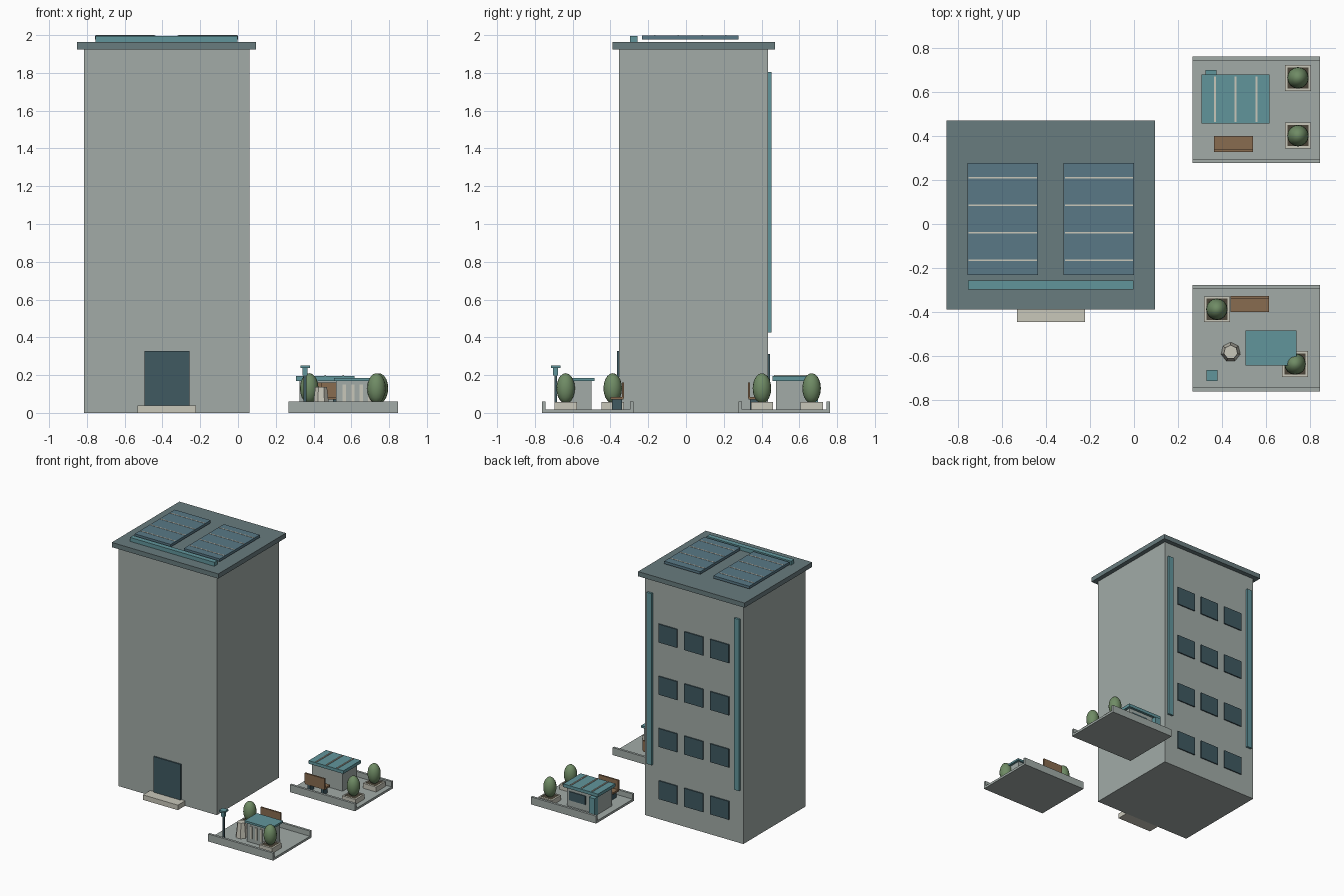
import bpy, math

if "Cube" in bpy.data.objects:
    bpy.data.objects.remove(bpy.data.objects["Cube"])

def mat(name, r, g, b):
    m = bpy.data.materials.new(name)
    m.diffuse_color = (r, g, b, 1)
    m.use_nodes = True
    m.node_tree.nodes["Principled BSDF"].inputs["Base Color"].default_value = m.diffuse_color
    return m

WALL = mat("wall", 0.36, 0.41, 0.39)
ROOF = mat("roof", 0.14, 0.20, 0.21)
TEAL = mat("teal", 0.12, 0.30, 0.33)
PANEL = mat("panel", 0.10, 0.19, 0.24)
DARK = mat("dark_glass", 0.05, 0.10, 0.12)
LIGHT = mat("light_stone", 0.58, 0.57, 0.49)
WOOD = mat("wood", 0.25, 0.15, 0.08)
SOIL = mat("soil", 0.07, 0.06, 0.04)
GREEN = mat("leaf", 0.16, 0.26, 0.13)

def box(name, x0, x1, y0, y1, z0, z1, m):
    """Axis-aligned box given by its limits."""
    bpy.ops.mesh.primitive_cube_add(size=1, location=((x0 + x1) / 2, (y0 + y1) / 2, (z0 + z1) / 2))
    o = bpy.context.object
    o.name = name
    o.scale = (abs(x1 - x0), abs(y1 - y0), z1 - z0)
    bpy.ops.object.transform_apply(location=False, rotation=False)
    o.data.materials.append(m)
    return o

def profile_x(name, pts, x0, x1, m):
    """Closed (y, z) profile extruded along x."""
    n = len(pts)
    verts = [(x, y, z) for x in (x0, x1) for y, z in pts]
    faces = [tuple(range(n)), tuple(reversed(range(n, 2 * n)))]
    faces += [(i, i + n, (i + 1) % n + n, (i + 1) % n) for i in range(n)]
    me = bpy.data.meshes.new(name)
    me.from_pydata(verts, [], faces)
    o = bpy.data.objects.new(name, me)
    bpy.context.collection.objects.link(o)
    me.materials.append(m)
    bpy.context.view_layer.objects.active = o
    bpy.ops.object.select_all(action='DESELECT')
    o.select_set(True)
    bpy.ops.object.mode_set(mode='EDIT')
    bpy.ops.mesh.select_all(action='SELECT')
    bpy.ops.mesh.normals_make_consistent(inside=False)
    bpy.ops.object.mode_set(mode='OBJECT')

def planter(x, y):
    """Square tub with soil and an egg-shaped shrub."""
    h, t = 0.059, 0.011
    box("planter_base", x - h, x + h, y - h, y + h, 0.018, 0.045, LIGHT)
    for s in (-1, 1):
        box("planter_rim", x - h, x + h, y + s * h, y + s * (h - t), 0.045, 0.058, LIGHT)
        box("planter_rim", x + s * h, x + s * (h - t), y - h + t, y + h - t, 0.045, 0.058, LIGHT)
    box("soil", x - h + t, x + h - t, y - h + t, y + h - t, 0.045, 0.054, SOIL)
    bpy.ops.mesh.primitive_uv_sphere_add(segments=16, ring_count=10, radius=1, location=(x, y, 0.13))
    o = bpy.context.object
    o.name = "shrub"
    o.scale = (0.049, 0.049, 0.08)
    bpy.ops.object.transform_apply(location=False, rotation=False)
    bpy.ops.object.shade_smooth()
    o.data.materials.append(GREEN)

def bench(x, s):
    """Bench with its back towards y = 0; s is the side of the plot."""
    box("bench_seat", x - 0.088, x + 0.088, s * 0.33, s * 0.4, 0.07, 0.085, WOOD)
    box("bench_back", x - 0.088, x + 0.088, s * 0.327, s * 0.34, 0.08, 0.16, WOOD)
    for dx in (-0.06, 0.06):
        box("bench_leg", x + dx - 0.01, x + dx + 0.01, s * 0.338, s * 0.392, 0.018, 0.07, DARK)

# tower
box("tower_wall", -0.815, 0.06, -0.355, 0.435, 0, 1.925, WALL)
box("roof_slab", -0.852, 0.096, -0.388, 0.472, 1.925, 1.963, ROOF)
box("entrance_door", -0.496, -0.256, -0.365, -0.35, 0.04, 0.327, DARK)
box("entrance_step", -0.533, -0.222, -0.447, -0.35, 0, 0.04, LIGHT)

# roof equipment
box("roof_duct", -0.755, -0.003, -0.297, -0.257, 1.963, 1.995, TEAL)
for x0 in (-0.757, -0.32):
    box("solar_panel", x0, x0 + 0.32, -0.232, 0.277, 1.977, 1.998, PANEL)
    for i in range(4):
        y = 0.21 - 0.125 * i
        box("panel_strip", x0 + 0.005, x0 + 0.315, y - 0.004, y + 0.004, 1.99, 2.0, LIGHT)

# back windows and vertical pipes
for col in range(3):
    for row in range(4):
        x, z = -0.3775 + 0.23 * (col - 1), 0.165 + 0.42 * row
        box("back_window", x - 0.083, x + 0.083, 0.43, 0.444, z, z + 0.148, DARK)
for x in (-0.765, 0.012):
    box("back_pipe", x - 0.023, x + 0.023, 0.43, 0.452, 0.425, 1.805, TEAL)

# two garden plots, each a shallow channel with open ends
for s in (-1, 1):
    a, b = s * 0.277, s * 0.762
    ai, bi = s * 0.296, s * 0.743
    profile_x("plot_tray", [(a, 0), (b, 0), (b, 0.06), (bi, 0.06), (bi, 0.018),
                            (ai, 0.018), (ai, 0.06), (a, 0.06)], 0.267, 0.847, WALL)
for p in ((0.377, -0.388), (0.733, -0.637), (0.746, 0.665), (0.746, 0.402)):
    planter(*p)
bench(0.527, -1)
bench(0.453, 1)

# front plot: kiosk with slats, bin and lamp
box("front_kiosk_wall", 0.52, 0.722, -0.63, -0.5, 0.018, 0.17, WALL)
box("front_kiosk_roof", 0.507, 0.74, -0.643, -0.485, 0.17, 0.186, TEAL)
for i in range(4):
    x = 0.562 + 0.045 * i
    box("kiosk_slat", x - 0.009, x + 0.009, -0.637, -0.625, 0.05, 0.15, LIGHT)
bpy.ops.mesh.primitive_cone_add(vertices=7, radius1=0.045, radius2=0.032, depth=0.119,
                                location=(0.44, -0.583, 0.0775))
bpy.context.object.name = "litter_bin"
bpy.context.object.data.materials.append(LIGHT)
box("lamp_post", 0.348, 0.362, -0.697, -0.683, 0.018, 0.2, DARK)
box("lamp_body", 0.342, 0.368, -0.703, -0.677, 0.197, 0.237, TEAL)
box("lamp_cap", 0.33, 0.38, -0.715, -0.665, 0.237, 0.25, TEAL)

# rear plot: larger kiosk with ribbed roof
box("rear_kiosk_wall", 0.325, 0.597, 0.477, 0.66, 0.018, 0.17, WALL)
box("rear_kiosk_roof", 0.308, 0.617, 0.458, 0.68, 0.17, 0.195, TEAL)
for x in (0.368, 0.462, 0.557):
    box("roof_rib", x - 0.005, x + 0.005, 0.465, 0.67, 0.19, 0.201, LIGHT)
box("rear_kiosk_window", 0.43, 0.575, 0.655, 0.667, 0.07, 0.14, DARK)
box("rear_kiosk_pipe", 0.325, 0.375, 0.655, 0.7, 0.018, 0.16, TEAL)
